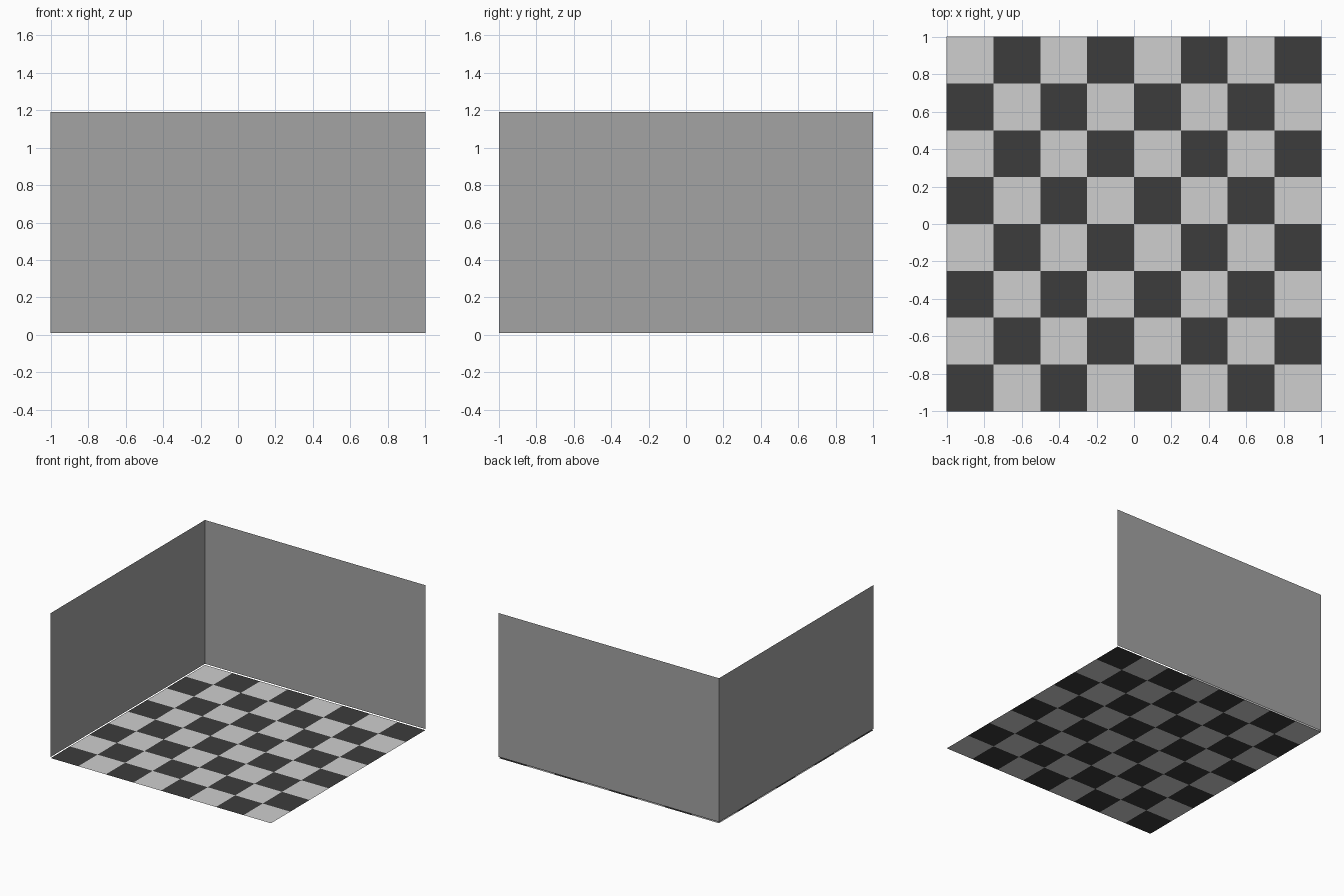
import bpy
import bmesh
from mathutils import Matrix

if "Cube" in bpy.data.objects:
    bpy.data.objects.remove(bpy.data.objects["Cube"])

TILES = 8
WALL_BOTTOM, WALL_TOP = 0.01, 1.19


def material(name, value):
    mat = bpy.data.materials.new(name)
    mat.diffuse_color = (value, value, value, 1)
    mat.use_nodes = True
    mat.node_tree.nodes["Principled BSDF"].inputs["Base Color"].default_value = mat.diffuse_color
    return mat


light_tile = material("light_tile", 0.62)
dark_tile = material("dark_tile", 0.045)
wall_grey = material("wall_grey", 0.37)


def grid_object(name, segments, matrix, materials):
    """A flat 2 x 2 grid, placed by a matrix."""
    mesh = bpy.data.meshes.new(name)
    bm = bmesh.new()
    bmesh.ops.create_grid(bm, x_segments=segments, y_segments=segments, size=1)
    bm.transform(matrix)
    bm.to_mesh(mesh)
    bm.free()
    for mat in materials:
        mesh.materials.append(mat)
    obj = bpy.data.objects.new(name, mesh)
    bpy.context.collection.objects.link(obj)
    return obj


# Checkered floor, dark tile in the front left corner
floor = grid_object("floor", TILES, Matrix.Identity(4), [light_tile, dark_tile])
for face in floor.data.polygons:
    column = int((face.center.x + 1) * TILES / 2)
    row = int((face.center.y + 1) * TILES / 2)
    face.material_index = 1 if (column + row) % 2 == 0 else 0

# Two upright walls, just clear of the floor
middle = (WALL_BOTTOM + WALL_TOP) / 2
height = Matrix.Scale((WALL_TOP - WALL_BOTTOM) / 2, 4, (0, 0, 1))
back = Matrix.Translation((0, 1, middle)) @ height @ Matrix.Rotation(1.5707963, 4, "X")
left = Matrix.Translation((-1, 0, middle)) @ height @ Matrix.Rotation(1.5707963, 4, "Y")
grid_object("back_wall", 1, back, [wall_grey])
grid_object("left_wall", 1, left, [wall_grey])
